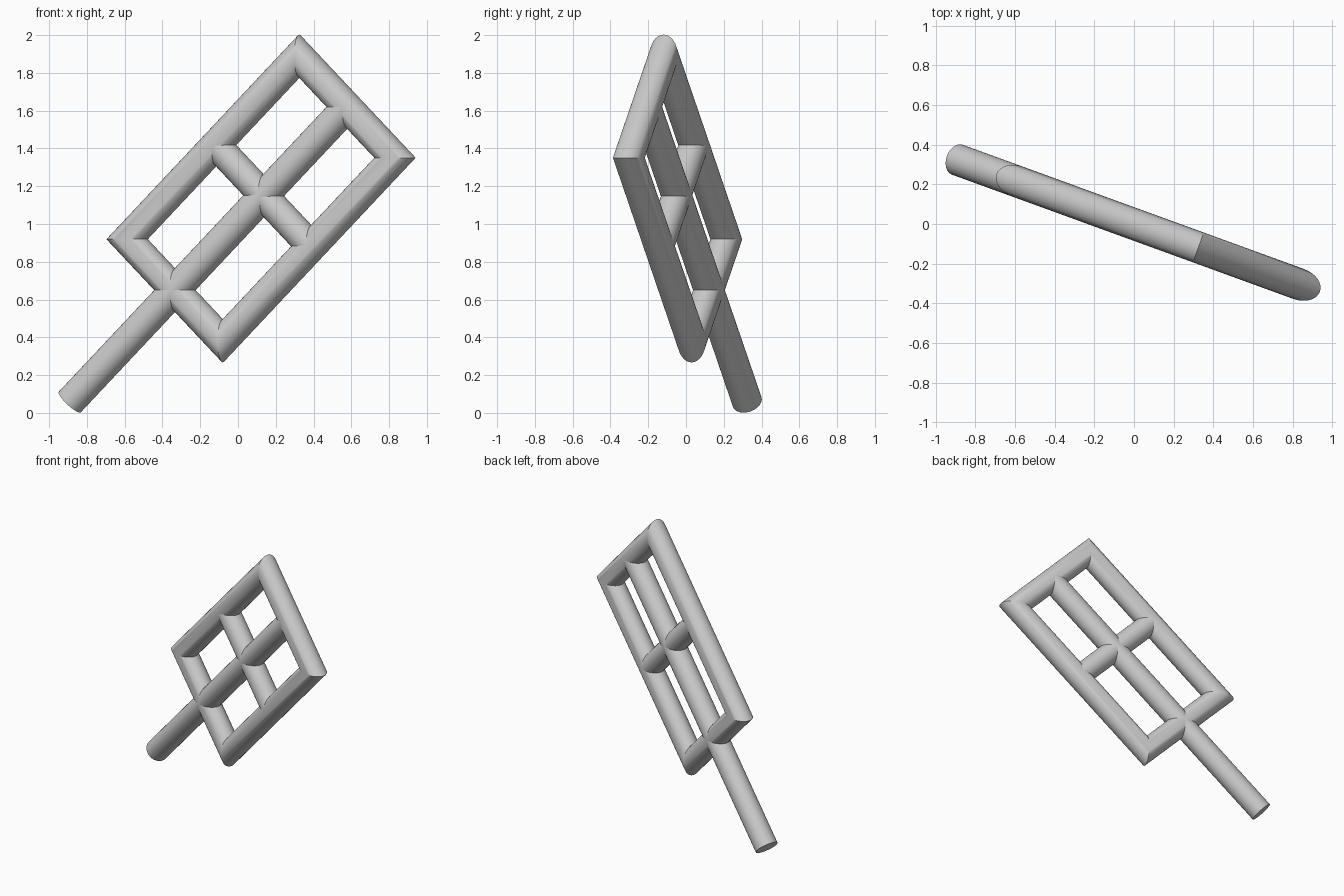
import bpy, bmesh
from math import radians, pi, sin, cos
from mathutils import Matrix, Vector

if "Cube" in bpy.data.objects:
    bpy.data.objects.remove(bpy.data.objects["Cube"])

R = 0.08                 # tube radius
SIDES = 32
HALF_L, HALF_W = 0.686, 0.381   # frame centreline half sizes

# Local x runs along the handle, local z across the frame
POSE = (Matrix.Translation((0.122, -0.0445, 1.135))
        @ Matrix.Rotation(radians(-20), 4, 'Z')
        @ Matrix.Rotation(radians(-45), 4, 'Y'))


def finish(name, bm):
    bmesh.ops.recalc_face_normals(bm, faces=bm.faces)
    bm.transform(POSE)
    mesh = bpy.data.meshes.new(name)
    bm.to_mesh(mesh)
    bm.free()
    obj = bpy.data.objects.new(name, mesh)
    bpy.context.collection.objects.link(obj)
    bpy.ops.object.select_all(action='DESELECT')
    obj.select_set(True)
    bpy.context.view_layer.objects.active = obj
    bpy.ops.object.shade_smooth_by_angle(angle=radians(35))


def rod(name, start, end, radius):
    start, end = Vector(start), Vector(end)
    turn = (end - start).to_track_quat('Z', 'Y').to_matrix().to_4x4()
    bm = bmesh.new()
    bmesh.ops.create_cone(bm, cap_ends=True, segments=SIDES, radius1=radius,
                          radius2=radius, depth=(end - start).length,
                          matrix=Matrix.Translation((start + end) / 2) @ turn)
    finish(name, bm)


# Rectangular frame: round tube with mitred corners
bm = bmesh.new()
rings = []
for sx, sz in ((-1, -1), (1, -1), (1, 1), (-1, 1)):
    ring = []
    for i in range(SIDES):
        t = 2 * pi * i / SIDES
        out = R * cos(t)
        ring.append(bm.verts.new((sx * (HALF_L + out), R * sin(t),
                                  sz * (HALF_W + out))))
    rings.append(ring)
for k in range(4):
    a, b = rings[k], rings[(k + 1) % 4]
    for i in range(SIDES):
        j = (i + 1) % SIDES
        bm.faces.new((a[i], a[j], b[j], b[i]))
finish("frame", bm)

# Handle continuing as the long middle bar
rod("handle_bar", (-1.523, 0, 0), (HALF_L, 0, 0), R)

# Short bar across the frame
rod("cross_bar", (0.021, 0, -HALF_W), (0.021, 0, HALF_W), 0.078)
